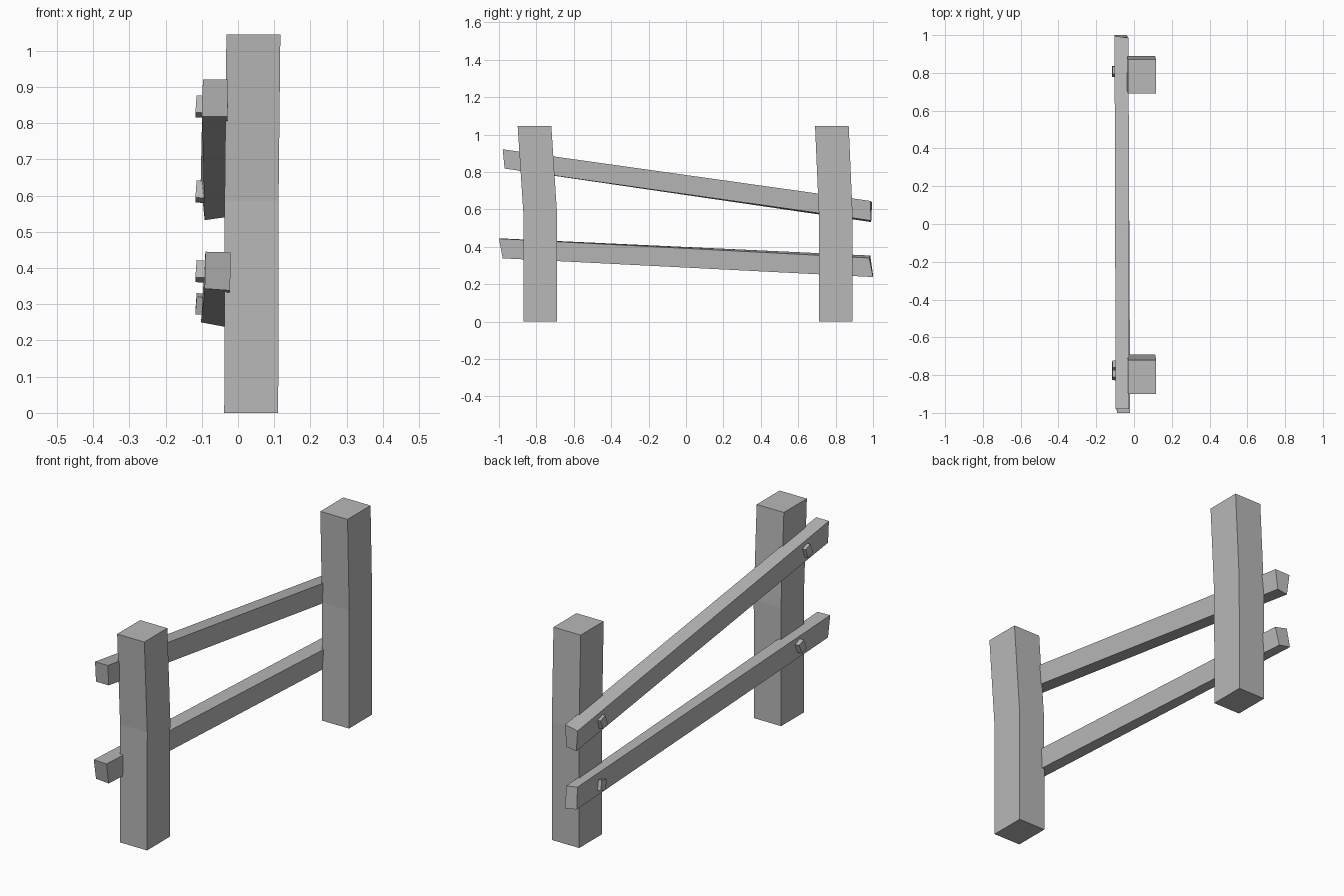
import bpy
import bmesh
from math import radians
from mathutils import Matrix, Vector

cube = bpy.data.objects.get("Cube")
if cube:
    bpy.data.objects.remove(cube, do_unlink=True)

wood = bpy.data.materials.new("weathered_grey")
wood.use_nodes = True
GREY = (0.48, 0.48, 0.48, 1)
wood.diffuse_color = GREY
wood.node_tree.nodes["Principled BSDF"].inputs["Base Color"].default_value = GREY


def finish(name, bm):
    bmesh.ops.recalc_face_normals(bm, faces=bm.faces)
    mesh = bpy.data.meshes.new(name)
    bm.to_mesh(mesh)
    bm.free()
    mesh.materials.append(wood)
    bpy.context.collection.objects.link(bpy.data.objects.new(name, mesh))


def loft(name, rings):
    """Skin four-cornered rings into a closed beam."""
    bm = bmesh.new()
    loops = [[bm.verts.new(p) for p in ring] for ring in rings]
    for a, b in zip(loops, loops[1:]):
        for i in range(4):
            j = (i + 1) % 4
            bm.faces.new((a[i], a[j], b[j], b[i]))
    bm.faces.new(loops[0])
    bm.faces.new(loops[-1])
    finish(name, bm)


def post(name, y, lean):
    """Square post with a kink halfway up."""
    rings = []
    for z, dx, dy in ((0, 0, 0), (0.585, 0.001, 0), (1.045, 0.006, lean)):
        x0, x1 = -0.038 + dx, 0.111 + dx
        y0, y1 = y - 0.09 + dy, y + 0.09 + dy
        rings.append([(x0, y0, z), (x1, y0, z), (x1, y1, z), (x0, y1, z)])
    loft(name, rings)


def peg(name, y, z, tilt):
    bm = bmesh.new()
    bmesh.ops.create_cube(bm, size=1)
    bmesh.ops.scale(bm, vec=Vector((0.04, 0.04, 0.05)), verts=bm.verts)
    bmesh.ops.transform(bm, verts=bm.verts, matrix=Matrix.Translation((-0.096, y, z))
                        @ Matrix.Rotation(radians(tilt), 4, 'X')
                        @ Matrix.Rotation(radians(4), 4, 'Y'))
    finish(name, bm)


# Posts
post("front_post", -0.78, -0.03)
post("back_post", 0.80, -0.02)

# Rails: each ring runs outer bottom, inner bottom, inner top, outer top
loft("upper_rail", [
    [(-0.099, -0.97, 0.818), (-0.029, -0.97, 0.818),
     (-0.027, -0.98, 0.921), (-0.097, -0.98, 0.921)],
    [(-0.092, 0.99, 0.532), (-0.037, 0.99, 0.54),
     (-0.028, 0.985, 0.645), (-0.103, 0.995, 0.637)]])
loft("lower_rail", [
    [(-0.092, -0.98, 0.343), (-0.022, -0.98, 0.338),
     (-0.02, -1.0, 0.443), (-0.09, -1.0, 0.445)],
    [(-0.102, 1.0, 0.25), (-0.038, 1.0, 0.238),
     (-0.03, 0.98, 0.34), (-0.095, 0.985, 0.353)]])

# Pegs on the outer face of the rails
peg("upper_front_peg", -0.80, 0.845, -20)
peg("upper_back_peg", 0.805, 0.61, -20)
peg("lower_front_peg", -0.75, 0.39, -20)
peg("lower_back_peg", 0.81, 0.30, 15)
